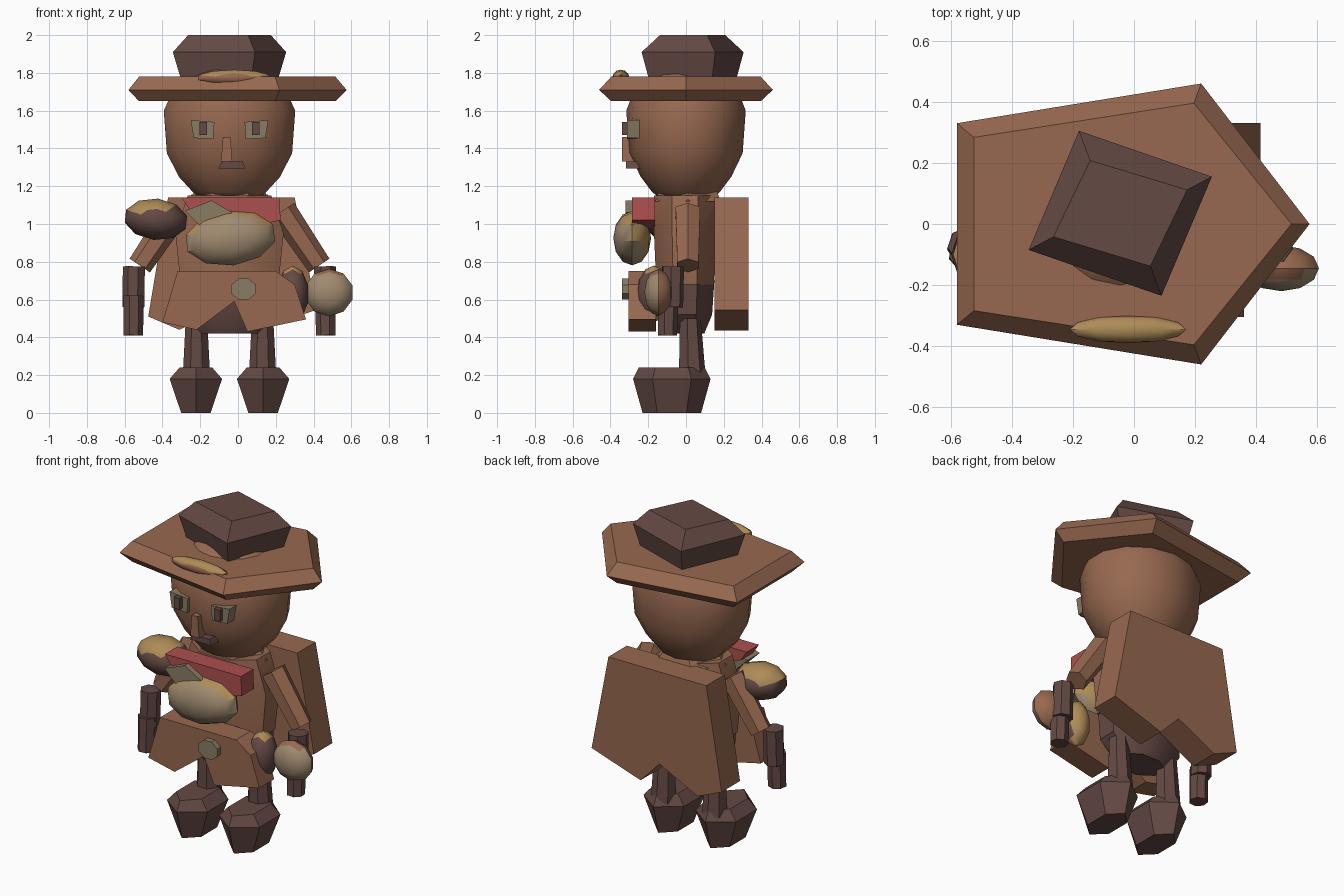
import bpy, bmesh
from math import sin, cos, pi, radians
from mathutils import Vector, Matrix

if "Cube" in bpy.data.objects:
    bpy.data.objects.remove(bpy.data.objects["Cube"])

MID = -0.045  # the body's own centre line


def material(name, rgb):
    m = bpy.data.materials.new(name)
    m.use_nodes = True
    m.diffuse_color = (*rgb, 1)
    m.node_tree.nodes["Principled BSDF"].inputs["Base Color"].default_value = (*rgb, 1)
    return m


BROWN = material("leather brown", (0.31, 0.14, 0.08))
DARK = material("dark brown", (0.127, 0.067, 0.058))
RED = material("scarf red", (0.41, 0.08, 0.076))
GOLD = material("gold", (0.42, 0.26, 0.095))
BEIGE = material("beige", (0.35, 0.255, 0.16))
KHAKI = material("khaki", (0.25, 0.2, 0.125))


def finish(name, bm, mats, rule=None, angle=32):
    """Turn a bmesh into an object; rule picks the second colour by normal."""
    bmesh.ops.recalc_face_normals(bm, faces=bm.faces)
    bm.normal_update()
    for f in bm.faces:
        f.material_index = int(bool(rule and rule(f.normal)))
    me = bpy.data.meshes.new(name)
    bm.to_mesh(me)
    bm.free()
    for m in mats:
        me.materials.append(m)
    ob = bpy.data.objects.new(name, me)
    bpy.context.collection.objects.link(ob)
    bpy.ops.object.select_all(action='DESELECT')
    ob.select_set(True)
    bpy.context.view_layer.objects.active = ob
    bpy.ops.object.shade_smooth_by_angle(angle=radians(angle))
    return ob


def ngon(n, phase=0.5):
    return [(cos(2 * pi * (i + phase) / n), sin(2 * pi * (i + phase) / n)) for i in range(n)]


def loft(name, outline, rings, centre, mat, angle=32):
    """Stack scaled copies of an outline; rings are (z, x scale, y scale)."""
    bm = bmesh.new()
    loops = [[bm.verts.new((centre[0] + x * sx, centre[1] + y * sy, z)) for x, y in outline]
             for z, sx, sy in rings]
    n = len(outline)
    for a, b in zip(loops, loops[1:]):
        for i in range(n):
            bm.faces.new((a[i], a[(i + 1) % n], b[(i + 1) % n], b[i]))
    bm.faces.new(loops[0])
    bm.faces.new(loops[-1])
    return finish(name, bm, [mat], angle=angle)


def panel(name, outline, y0, y1, mat):
    """Extrude a front-facing (x, z) outline from y0 to y1."""
    bm = bmesh.new()
    face = bm.faces.new([bm.verts.new((x, y0, z)) for x, z in outline])
    new = bmesh.ops.extrude_face_region(bm, geom=[face])["geom"]
    for v in new:
        if isinstance(v, bmesh.types.BMVert):
            v.co.y = y1
    return finish(name, bm, [mat])


def tube(name, a, b, r0, r1, mat, sides=7):
    a, b = Vector(a), Vector(b)
    bm = bmesh.new()
    bmesh.ops.create_cone(bm, cap_ends=True, segments=sides, radius1=r0, radius2=r1, depth=(b - a).length)
    turn = (b - a).to_track_quat('Z', 'Y').to_matrix().to_4x4()
    bmesh.ops.transform(bm, matrix=Matrix.Translation((a + b) / 2) @ turn, verts=bm.verts)
    return finish(name, bm, [mat], angle=20)


def bun(name, centre, size, mats, rule, tilt=0):
    """Rounded two-colour bundle, its axis along y."""
    bm = bmesh.new()
    bmesh.ops.create_uvsphere(bm, u_segments=10, v_segments=6, radius=1)
    m = (Matrix.Translation(centre) @ Matrix.Rotation(tilt, 4, 'Y')
         @ Matrix.Diagonal((*size, 1)) @ Matrix.Rotation(pi / 2, 4, 'X'))
    bmesh.ops.transform(bm, matrix=m, verts=bm.verts)
    return finish(name, bm, mats, rule, angle=40)


# Hat: five-sided brim and square crown
loft("hat_brim", [(-0.56, 0.33), (-0.56, -0.33), (0.24, -0.46), (0.595, 0), (0.24, 0.46)],
     [(1.65, 0.9, 0.86), (1.71, 1, 1), (1.78, 0.9, 0.86)], (-0.02, 0), BROWN, 20)
loft("hat_crown", [(-0.135, 0.27), (-0.3, -0.12), (0.135, -0.27), (0.3, 0.12)],
     [(1.76, 0.85, 0.85), (1.91, 1, 1), (2.0, 0.73, 0.64)], (MID, 0.035), DARK, 20)
bun("hat_badge", (-0.02, -0.345, 1.775), (0.2, 0.045, 0.042), [BROWN, GOLD], lambda n: n.z > 0.35)

# Head
loft("head", ngon(14), [(1.13, 0.15, 0.13), (1.17, 0.2, 0.18), (1.25, 0.275, 0.24), (1.375, 0.34, 0.3),
                        (1.6, 0.357, 0.316), (1.72, 0.3, 0.27), (1.84, 0.13, 0.13)], (MID, 0), BROWN, 60)
for side, s in (("right", -1), ("left", 1)):
    plate = [(MID + s * x, z) for x, z in ((0.08, 1.54), (0.205, 1.55), (0.19, 1.455), (0.085, 1.45))]
    panel(side + "_eye", plate, -0.312, -0.24, KHAKI)
    x = MID + s * 0.138
    panel(side + "_pupil", [(x - 0.02, 1.47), (x + 0.02, 1.47), (x + 0.02, 1.54), (x - 0.02, 1.54)],
          -0.338, -0.3, DARK)
panel("nose", [(-0.09, 1.33), (-0.03, 1.33), (-0.04, 1.46), (-0.08, 1.46)], -0.338, -0.25, BROWN)
panel("mouth", [(-0.105, 1.295), (0.04, 1.295), (0.025, 1.33), (-0.085, 1.33)], -0.318, -0.2, DARK)

# Torso, collar and trousers
loft("torso", ngon(8), [(0.68, 0.28, 0.165), (0.95, 0.31, 0.178), (1.15, 0.24, 0.178)], (MID, -0.005), BROWN)
loft("collar", ngon(6, 0), [(1.12, 0.24, 0.2), (1.19, 0.16, 0.17)], (MID, 0.01), BROWN)
loft("trousers", ngon(8), [(0.42, 0.16, 0.11), (0.52, 0.26, 0.155), (0.7, 0.27, 0.168)], (MID, -0.005), DARK)

# Coat: notched back panel and front skirt
panel("coat_back", [(-0.37, 1.14), (0.3, 1.14), (0.415, 0.545), (0.08, 0.435), (-0.05, 0.57),
                    (-0.31, 0.44), (-0.475, 0.51)], 0.15, 0.33, BROWN)
panel("coat_skirt", [(-0.32, 0.75), (0.2, 0.75), (0.3, 0.68), (0.36, 0.495), (0.05, 0.43),
                     (-0.02, 0.59), (-0.22, 0.44), (-0.4, 0.48)], -0.305, -0.16, BROWN)
panel("buckle", [(0.03 + 0.07 * x, 0.655 + 0.06 * z) for x, z in ngon(8)], -0.338, -0.29, KHAKI)

# Scarf and knot
panel("scarf", [(-0.3, 1.14), (0.22, 1.14), (0.225, 1.02), (0.0, 0.97), (-0.26, 1.08)], -0.285, -0.165, RED)
panel("scarf_knot", [(-0.28, 1.07), (-0.14, 1.125), (-0.03, 1.06), (-0.2, 0.99)], -0.32, -0.2, KHAKI)

# Limbs, mirrored about the centre line
for side, s in (("right", -1), ("left", 1)):
    def at(x, y, z):
        return (MID + s * x, y, z)
    tube(side + "_upper_arm", at(0.28, 0.01, 1.07), at(0.475, 0.01, 0.78), 0.075, 0.065, BROWN, 6)
    tube(side + "_forearm", at(0.505, -0.07, 0.775), at(0.508, -0.075, 0.56), 0.06, 0.06, DARK)
    tube(side + "_hand", at(0.508, -0.095, 0.62), at(0.51, -0.1, 0.41), 0.055, 0.053, DARK)
    tube(side + "_leg", at(0.175, 0.02, 0.5), at(0.175, 0.03, 0.18), 0.058, 0.075, DARK)
    loft(side + "_boot", ngon(6), [(0, 0.09, 0.155), (0.18, 0.16, 0.205), (0.24, 0.1, 0.175)],
         at(0.178, -0.075, 0), DARK, 20)

# Bundles carried on chest, shoulder, belt and hand
bun("chest_bundle", (-0.04, -0.285, 0.925), (0.245, 0.1, 0.145), [GOLD, BEIGE],
    lambda n: n.y < -0.45 or n.z < -0.5, -0.12)
bun("shoulder_bundle", (-0.435, -0.1, 1.025), (0.17, 0.13, 0.11), [DARK, GOLD],
    lambda n: n.z - 0.3 * n.x > 0.6, 0.1)
bun("belt_pouch", (0.29, -0.17, 0.63), (0.085, 0.09, 0.15), [DARK, GOLD],
    lambda n: n.z > 0.5 or n.y > 0.3 or n.z < -0.6)
bun("hand_bundle", (0.482, -0.145, 0.637), (0.13, 0.075, 0.125), [BROWN, BEIGE],
    lambda n: n.y < -0.25 and n.z < 0.75)
